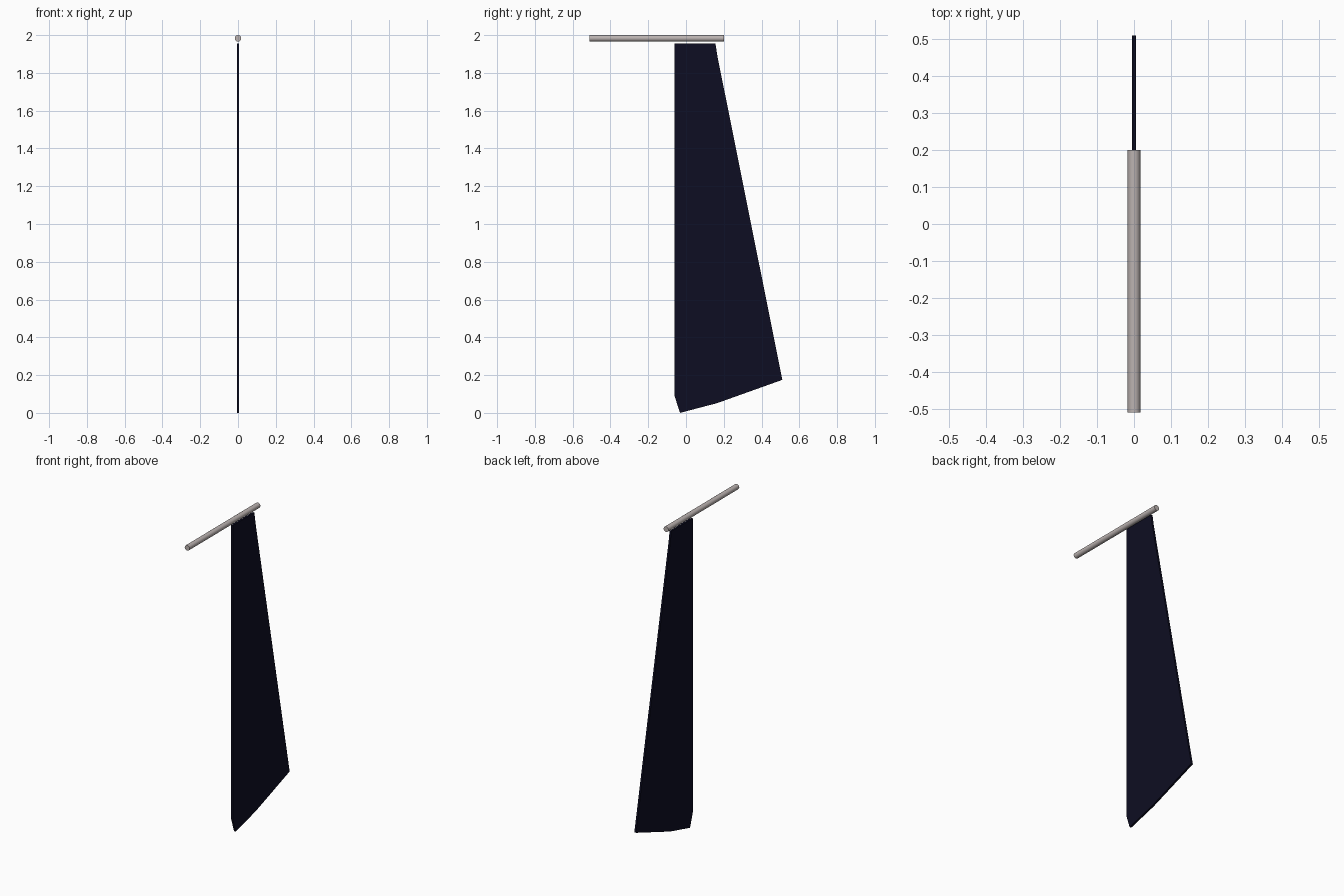
import bpy, bmesh, math

if "Cube" in bpy.data.objects:
    bpy.data.objects.remove(bpy.data.objects["Cube"])


def material(name, rgb):
    m = bpy.data.materials.new(name)
    m.diffuse_color = (*rgb, 1)
    m.use_nodes = True
    m.node_tree.nodes["Principled BSDF"].inputs["Base Color"].default_value = m.diffuse_color
    return m


navy = material("dark navy", (0.004, 0.004, 0.016))
metal = material("warm grey metal", (0.50, 0.45, 0.44))

# Rudder blade: flat plate extruded from its side profile (y, z)
THICK = 0.012
profile = [(-0.06, 1.955), (-0.06, 0.088), (-0.032, 0.0), (0.166, 0.052),
           (0.51, 0.175), (0.166, 1.89), (0.156, 1.955)]
bm = bmesh.new()
face = bm.faces.new([bm.verts.new((-THICK / 2, y, z)) for y, z in profile])
side = bmesh.ops.extrude_face_region(bm, geom=[face])
bmesh.ops.translate(bm, vec=(THICK, 0, 0),
                    verts=[v for v in side["geom"] if isinstance(v, bmesh.types.BMVert)])
bmesh.ops.recalc_face_normals(bm, faces=bm.faces)
mesh = bpy.data.meshes.new("rudder_blade")
bm.to_mesh(mesh)
bm.free()
blade = bpy.data.objects.new("rudder_blade", mesh)
bpy.context.collection.objects.link(blade)
mesh.materials.append(navy)

# Tiller: round bar along y, just above the blade
RADIUS, FRONT, BACK = 0.0172, -0.51, 0.20
bpy.ops.mesh.primitive_cylinder_add(
    vertices=16, radius=RADIUS, depth=BACK - FRONT,
    location=(0, (FRONT + BACK) / 2, 2.0 - RADIUS), rotation=(math.pi / 2, 0, 0))
tiller = bpy.context.object
tiller.name = "tiller_bar"
tiller.data.materials.append(metal)
bpy.ops.object.shade_smooth_by_angle(angle=math.radians(40))
